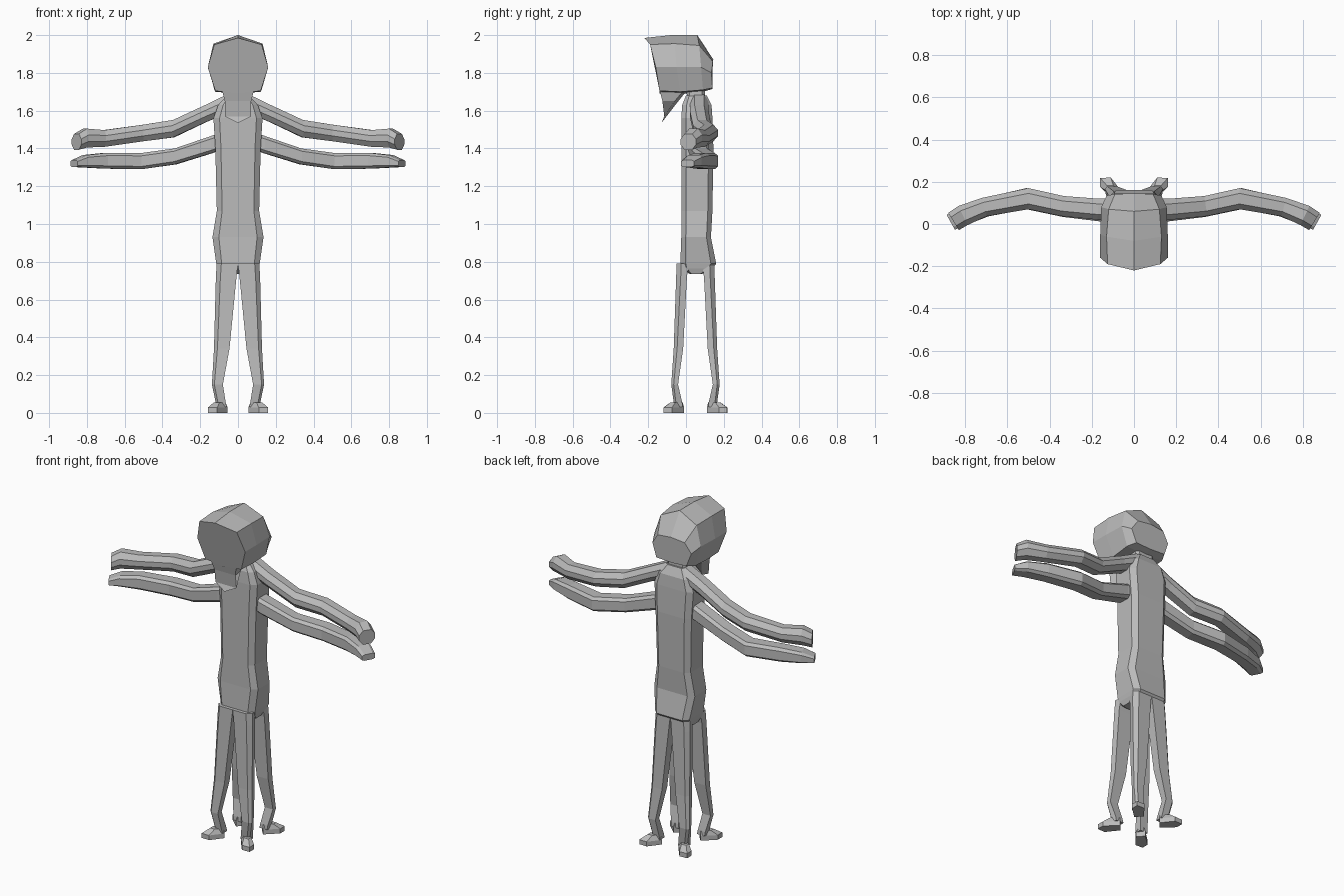
import bpy, bmesh, math
from mathutils import Vector

grey = bpy.data.materials.new("plain_grey")
grey.diffuse_color = (0.5, 0.5, 0.5, 1)


def loft(name, rings):
    """Skin a list of equal-length point rings and cap both ends."""
    bm = bmesh.new()
    vr = [[bm.verts.new(p) for p in r] for r in rings]
    n = len(vr[0])
    for a, b in zip(vr, vr[1:]):
        for i in range(n):
            j = (i + 1) % n
            bm.faces.new((a[i], a[j], b[j], b[i]))
    bm.faces.new(vr[0])
    bm.faces.new(vr[-1])
    bmesh.ops.recalc_face_normals(bm, faces=bm.faces)
    me = bpy.data.meshes.new(name)
    bm.to_mesh(me)
    bm.free()
    me.materials.append(grey)
    ob = bpy.data.objects.new(name, me)
    bpy.context.collection.objects.link(ob)
    return ob


def whole(half):
    """Complete a half ring whose first and last points lie on x = 0."""
    return half + [(-x, y, z) for x, y, z in half[-2:0:-1]]


# Head: rings from the slanted face to the flat back
loft("head", [whole(h) for h in (
    [(0, -.22, 1.985), (.125, -.19, 1.95), (.16, -.16, 1.83), (.12, -.14, 1.705), (0, -.14, 1.69)],
    [(0, -.08, 2.0), (.13, -.06, 1.955), (.16, -.05, 1.83), (.12, -.03, 1.70), (0, -.02, 1.69)],
    [(0, .06, 2.0), (.12, .07, 1.945), (.155, .08, 1.83), (.125, .09, 1.71), (0, .09, 1.70)],
    [(0, .145, 1.87), (.09, .142, 1.86), (.13, .135, 1.80), (.10, .14, 1.72), (0, .14, 1.715)])])

# Chin: wedge hanging below the face
loft("chin", [
    [(.085, -.14, 1.71), (-.085, -.14, 1.71), (-.065, -.01, 1.71), (0, 0, 1.70), (.065, -.01, 1.71)],
    [(.07, -.125, 1.65), (-.07, -.125, 1.65), (-.06, -.06, 1.65), (0, -.045, 1.645), (.06, -.06, 1.65)],
    [(.07, -.115, 1.57), (-.07, -.115, 1.57), (-.02, -.125, 1.545), (0, -.13, 1.535), (.02, -.125, 1.545)]])

# Neck and torso: z, half width, front y, back y
def body_ring(z, w, f, b):
    c = (b - f) * .15
    half = [(w * .75, f), (w, f + c), (w, b - c), (w * .75, b)]
    return [(x, y, z) for x, y in half] + [(-x, y, z) for x, y in half[::-1]]

loft("neck", [body_ring(1.72, .06, .0, .10), body_ring(1.64, .065, .01, .10)])
loft("torso", [body_ring(*r) for r in (
    (1.68, .06, .0, .11), (1.63, .105, -.02, .135), (1.56, .13, -.025, .14),
    (1.40, .12, -.025, .145), (1.07, .112, -.025, .14), (.93, .135, -.025, .132),
    (.79, .115, -.03, .16), (.765, .11, -.02, .14), (.735, .10, .02, .085))])


# Arms: path points are x, y, z, half depth, half height
def arm(name, path, s, top, mid):
    pts = [Vector((s * p[0], p[1], p[2])) for p in path]
    rings = []
    for i, p in enumerate(pts):
        t = pts[min(i + 1, len(pts) - 1)] - pts[max(i - 1, 0)]
        side = Vector((-t.y, t.x, 0)).normalized() * s
        up = Vector((0, 0, 1))
        w, h = path[i][3:]
        prof = [(top, 1), (1, mid), (1, -mid), (top, -1),
                (-top, -1), (-1, -mid), (-1, mid), (-top, 1)]
        rings.append([p + side * (a * w) + up * (b * h) for a, b in prof])
    loft(name, rings)

upper = [(.06, .07, 1.635, .05, .05), (.17, .07, 1.585, .05, .046),
         (.34, .085, 1.505, .048, .046), (.50, .12, 1.482, .05, .044),
         (.71, .08, 1.453, .045, .044), (.81, .04, 1.455, .05, .05),
         (.855, .012, 1.435, .048, .042)]
lower = [(.06, .06, 1.45, .05, .046), (.14, .06, 1.42, .05, .046),
         (.33, .08, 1.358, .047, .042), (.51, .12, 1.333, .05, .043),
         (.70, .08, 1.335, .045, .042), (.81, .04, 1.332, .047, .033),
         (.868, .008, 1.32, .04, .018)]


# Legs: z, inner x, outer x, inner y, outer y (y measured from the body middle)
def leg_ring(r, s, f):
    z, x0, x1, y0, y1 = r
    c = (x1 - x0) * .22
    pts = [(x0, y0), (x1 - c * .3, y0), (x1, y1 - c), (x1 - c, y1), (x0, y1)]
    return [(s * x, .05 + f * y, z) for x, y in pts]

leg = [(.79, .0, .113, .035, .10), (.72, .008, .117, .045, .102),
       (.34, .045, .127, .065, .115), (.15, .08, .138, .092, .128),
       (.055, .065, .118, .07, .115), (.03, .06, .115, .068, .112)]
sole = [(.055, .10), (.09, .06), (.16, .125), (.16, .168), (.11, .17)]

for s, sn in ((1, "right"), (-1, "left")):
    arm("upper_arm_" + sn, upper, s, .5, .35)
    arm("lower_arm_" + sn, lower, s, .65, .65)
    for f, fn in ((-1, "front"), (1, "back")):
        loft(f"{fn}_leg_{sn}", [leg_ring(r, s, f) for r in leg])
        # Foot: diagonal block with a sloping top
        loft(f"{fn}_foot_{sn}", [
            [(s * x, .05 + f * y, 0) for x, y in sole],
            [(s * x, .05 + f * y, .028) for x, y in sole],
            [(s * (.095 + (x - .105) * .6), .05 + f * (.1 + (y - .115) * .6), .055) for x, y in sole]])
